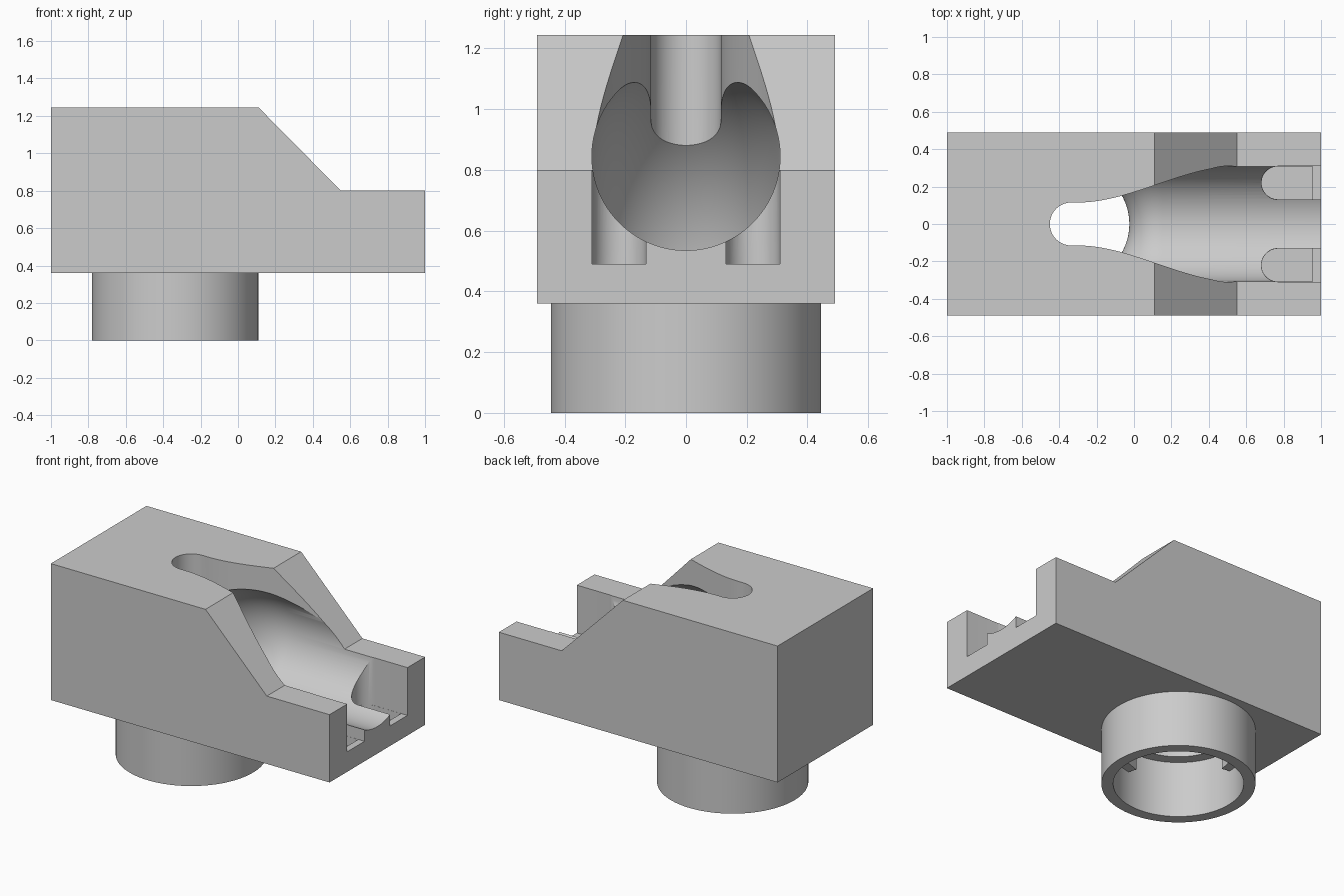
import bpy, bmesh, math
from mathutils import Vector

cube = bpy.data.objects.get("Cube")
if cube:
    bpy.data.objects.remove(cube, do_unlink=True)

GREY = (0.6, 0.6, 0.6, 1)
grey = bpy.data.materials.new("plain grey")
grey.use_nodes = True
grey.diffuse_color = GREY
grey.node_tree.nodes["Principled BSDF"].inputs["Base Color"].default_value = GREY

BORE, TUBE_Z, MOUNT_X, BASE_Z = 0.31, 0.845, -0.335, 0.36
BEND = TUBE_Z - BASE_Z


def make_object(name, bm):
    bmesh.ops.recalc_face_normals(bm, faces=bm.faces)
    mesh = bpy.data.meshes.new(name)
    bm.to_mesh(mesh)
    bm.free()
    mesh.materials.append(grey)
    obj = bpy.data.objects.new(name, mesh)
    bpy.context.collection.objects.link(obj)
    return obj


def prism(name, points, extrude):
    """Extrude a closed outline along a vector."""
    bm = bmesh.new()
    face = bm.faces.new([bm.verts.new(p) for p in points])
    top = bmesh.ops.extrude_face_region(bm, geom=[face])["geom"]
    verts = [v for v in top if isinstance(v, bmesh.types.BMVert)]
    bmesh.ops.translate(bm, verts=verts, vec=extrude)
    return make_object(name, bm)


def bridge_rings(bm, rings, closed=False):
    pairs = list(zip(rings, rings[1:])) + ([(rings[-1], rings[0])] if closed else [])
    for a, b in pairs:
        for i in range(len(a)):
            j = (i + 1) % len(a)
            bm.faces.new((a[i], a[j], b[j], b[i]))


def tube(name, stations, radius, sides=96):
    """Sweep a circle through (centre, normal in the xz plane) stations."""
    bm = bmesh.new()
    rings = []
    for centre, normal in stations:
        ring = []
        for i in range(sides):
            a = math.tau * i / sides
            offset = normal * math.sin(a) + Vector((0, math.cos(a), 0))
            ring.append(bm.verts.new(centre + offset * radius))
        rings.append(ring)
    bridge_rings(bm, rings)
    bm.faces.new(rings[0])
    bm.faces.new(rings[-1])
    return make_object(name, bm)


def cut(target, cutter):
    mod = target.modifiers.new("cut", "BOOLEAN")
    mod.operation, mod.solver, mod.object = "DIFFERENCE", "EXACT", cutter
    bpy.context.view_layer.objects.active = target
    bpy.ops.object.modifier_apply(modifier=mod.name)
    bpy.data.objects.remove(cutter, do_unlink=True)


def smooth(obj):
    bpy.ops.object.select_all(action="DESELECT")
    obj.select_set(True)
    bpy.context.view_layer.objects.active = obj
    bpy.ops.object.shade_smooth_by_angle(angle=math.radians(25))


# Block with a sloped step, extruded from its side profile
side = [(-1, BASE_Z), (1, BASE_Z), (1, 0.80), (0.55, 0.80), (0.11, 1.245), (-1, 1.245)]
block = prism("body_block", [(x, -0.49, z) for x, z in side], (0, 0.98, 0))

# Elbow bore: up from the underside, then out through the low end
stations = [(Vector((MOUNT_X, 0, BASE_Z - 0.1)), Vector((-1, 0, 0)))]
pivot = Vector((MOUNT_X + BEND, 0, BASE_Z))
for i in range(33):
    a = math.pi / 2 * i / 32
    n = Vector((-math.cos(a), 0, math.sin(a)))
    stations.append((pivot + n * BEND, n))
stations.append((Vector((1.1, 0, TUBE_Z)), Vector((0, 0, 1))))
cut(block, tube("bore_cutter", stations, BORE))

# Flared slot opening the bore to the top
half = []
for i in range(41):
    t = i / 40
    half.append((-0.3 + 0.85 * t, 0.115 + 0.194 * (3 * t * t - 2 * t ** 3)))
half.append((1.1, 0.309))
arc = []
for i in range(33):
    a = math.pi / 2 + math.pi * i / 32
    arc.append((MOUNT_X + 0.115 * math.cos(a), 0.115 * math.sin(a)))
outline = arc + [(x, -w) for x, w in half] + [(x, w) for x, w in reversed(half)]
cut(block, prism("slot_cutter", [(x, y, 0.86) for x, y in outline], (0, 0, 0.6)))


# Round-ended side notches with a raised lip at the open end
def notch(y, radius, end, floor):
    pts = [(end, y - radius, floor), (end, y + radius, floor)]
    for i in range(25):
        a = math.pi / 2 + math.pi * i / 24
        pts.append((0.77 + radius * math.cos(a), y + radius * math.sin(a), floor))
    return prism("notch_cutter", pts, (0, 0, 0.8))


for s in (-1, 1):
    cut(block, notch(s * 0.22, 0.089, 1.1, 0.49))
    cut(block, notch(s * 0.22, 0.088, 0.955, 0.43))
smooth(block)

# Hollow round mount under the block
bm = bmesh.new()
rings = []
for r, z in ((0.445, 0), (0.445, BASE_Z), (0.377, BASE_Z), (0.377, 0)):
    rings.append([bm.verts.new((MOUNT_X + r * math.cos(math.tau * i / 96),
                                r * math.sin(math.tau * i / 96), z)) for i in range(96)])
bridge_rings(bm, rings, closed=True)
smooth(make_object("mount_ring", bm))

# Locking tabs inside the mount
for k, angle in enumerate((-11, -71, 169, 109)):
    a = math.radians(angle)
    out, across = Vector((math.cos(a), math.sin(a), 0)), Vector((-math.sin(a), math.cos(a), 0))
    centre = Vector((MOUNT_X, 0, 0.22))
    corners = [centre + out * r + across * w
               for r, w in ((0.32, -0.06), (0.385, -0.06), (0.385, 0.06), (0.32, 0.06))]
    prism(f"locking_tab_{k + 1}", corners, (0, 0, BASE_Z - 0.22))
